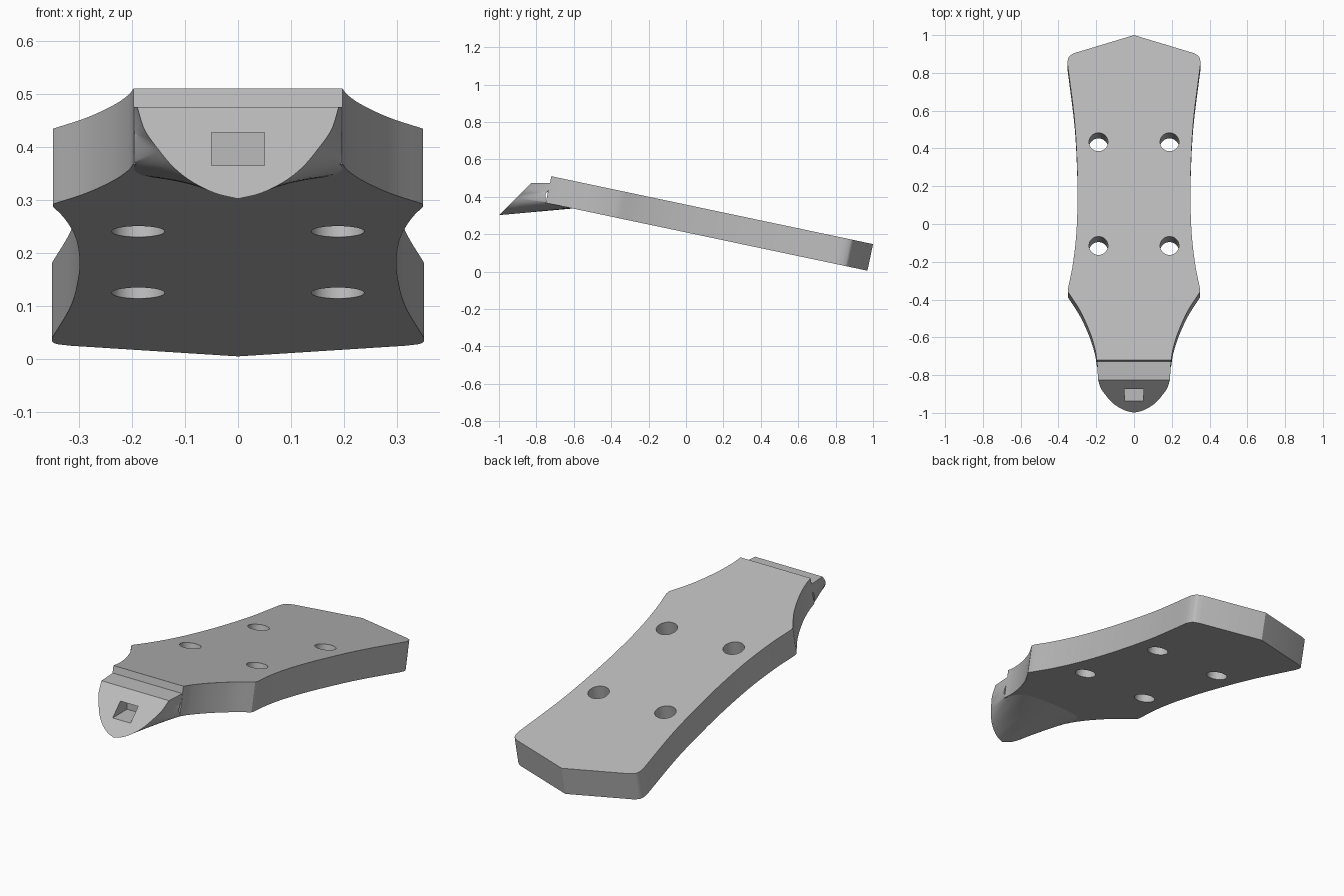
import bpy, bmesh, math
from mathutils import Vector

cube = bpy.data.objects.get("Cube")
if cube:
    bpy.data.objects.remove(cube, do_unlink=True)

grey = bpy.data.materials.new("plain_grey")
grey.use_nodes = True
grey.diffuse_color = (0.5, 0.5, 0.5, 1)
grey.node_tree.nodes["Principled BSDF"].inputs["Base Color"].default_value = (0.5, 0.5, 0.5, 1)

SLOPE = 0.211
TILT = math.atan(SLOPE)
DROP = Vector((0, -0.03, -0.142))     # top surface to underside


def top_z(y):
    return 0.147 + SLOPE * (1 - y)


def under_z(y):
    return top_z(y + 0.03) - 0.142


def smooth_path(points, steps=8):
    """Catmull-Rom curve through the points."""
    p = [Vector(q) for q in points]
    p = [2 * p[0] - p[1]] + p + [2 * p[-1] - p[-2]]
    out = []
    for a, b, c, d in zip(p, p[1:], p[2:], p[3:]):
        for i in range(steps):
            t = i / steps
            out.append(0.5 * (2 * b + (c - a) * t + (2 * a - 5 * b + 4 * c - d) * t**2
                              + (3 * b - a - 3 * c + d) * t**3))
    return out + [p[-2]]


def mirrored(half):
    """Half path ending on the centre line, plus its other side."""
    return half + [Vector((-v.x, v.y, v.z)) for v in reversed(half[:-1])]


def make_object(name, bm):
    bmesh.ops.recalc_face_normals(bm, faces=bm.faces)
    mesh = bpy.data.meshes.new(name)
    bm.to_mesh(mesh)
    bm.free()
    mesh.materials.append(grey)
    obj = bpy.data.objects.new(name, mesh)
    bpy.context.collection.objects.link(obj)
    return obj


def loft(name, rings, closed_sides):
    """Skin between rings of equal length and cap both ends."""
    bm = bmesh.new()
    rows = [[bm.verts.new(v) for v in ring] for ring in rings]
    n = len(rows[0])
    for a, b in zip(rows, rows[1:]):
        for i in range(n if closed_sides else n - 1):
            j = (i + 1) % n
            bm.faces.new((a[i], a[j], b[j], b[i]))
    bm.faces.new(rows[0])
    bm.faces.new(list(reversed(rows[-1])))
    return make_object(name, bm)


def cut(target, cutter):
    cutter.hide_render = True
    mod = target.modifiers.new("cut", 'BOOLEAN')
    mod.operation = 'DIFFERENCE'
    mod.solver = 'EXACT'
    mod.object = cutter
    bpy.context.view_layer.objects.active = target
    bpy.ops.object.modifier_apply(modifier=mod.name)
    bpy.data.objects.remove(cutter, do_unlink=True)


# Sloping slab: flared foot, waist, shoulder and pointed crown
flare = smooth_path([(0.197, -0.72, 0), (0.207, -0.66, 0), (0.235, -0.57, 0),
                     (0.285, -0.46, 0), (0.349, -0.36, 0)])
waist = smooth_path([(0.349, -0.34, 0), (0.325, -0.22, 0), (0.306, -0.06, 0), (0.299, 0.12, 0),
                     (0.301, 0.3, 0), (0.315, 0.55, 0), (0.351, 0.84, 0)])
crown = smooth_path([(0.351, 0.865, 0), (0.342, 0.889, 0), (0.315, 0.905, 0)], 4)
outline = mirrored(flare + waist + crown + [Vector((0, 1, 0))])
for v in outline:
    v.z = top_z(v.y)
headstock = loft("headstock_slab", [outline, [v + DROP for v in outline]], True)

# Four peg holes square to the slab
for x in (-0.188, 0.188):
    for y in (-0.115, 0.434):
        bpy.ops.mesh.primitive_cylinder_add(vertices=48, radius=0.05, depth=0.6,
                                            location=(x, y, top_z(y)), rotation=(-TILT, 0, 0))
        cut(headstock, bpy.context.object)

# Rounded neck end, blended into the underside of the slab
front = smooth_path([(0.19, 0, 0.475), (0.176, 0, 0.432), (0.15, 0, 0.395), (0.122, 0, 0.362),
                     (0.088, 0, 0.335), (0.044, 0, 0.313), (0, 0, 0.302)])
for v in front:
    v.y = -0.826 - (0.475 - v.z)
back = smooth_path([(0.196, -0.723, 0.475), (0.196, -0.735, 0.43), (0.196, -0.75, 0.372),
                    (0.2, -0.68, 0), (0.17, -0.62, 0), (0.09, -0.6, 0), (0, -0.595, 0)])
for i, v in enumerate(back):
    if i > 16:
        v.z = under_z(v.y) + 0.003
rings = []
for k in range(13):
    ring = mirrored([a.lerp(b, k / 12) for a, b in zip(front, back)])
    rings.append(ring)
neck = loft("neck_end", rings, True)

# Rod access pocket in the angled face
bpy.ops.mesh.primitive_cube_add(size=1, location=(0, -0.92, 0.396))
bpy.context.object.scale = (0.1, 0.2, 0.062)
bpy.context.view_layer.update()
cut(neck, bpy.context.object)

bpy.ops.object.select_all(action='DESELECT')
for obj in (headstock, neck):
    obj.select_set(True)
bpy.context.view_layer.objects.active = headstock
bpy.ops.object.shade_smooth_by_angle(angle=math.radians(30))
